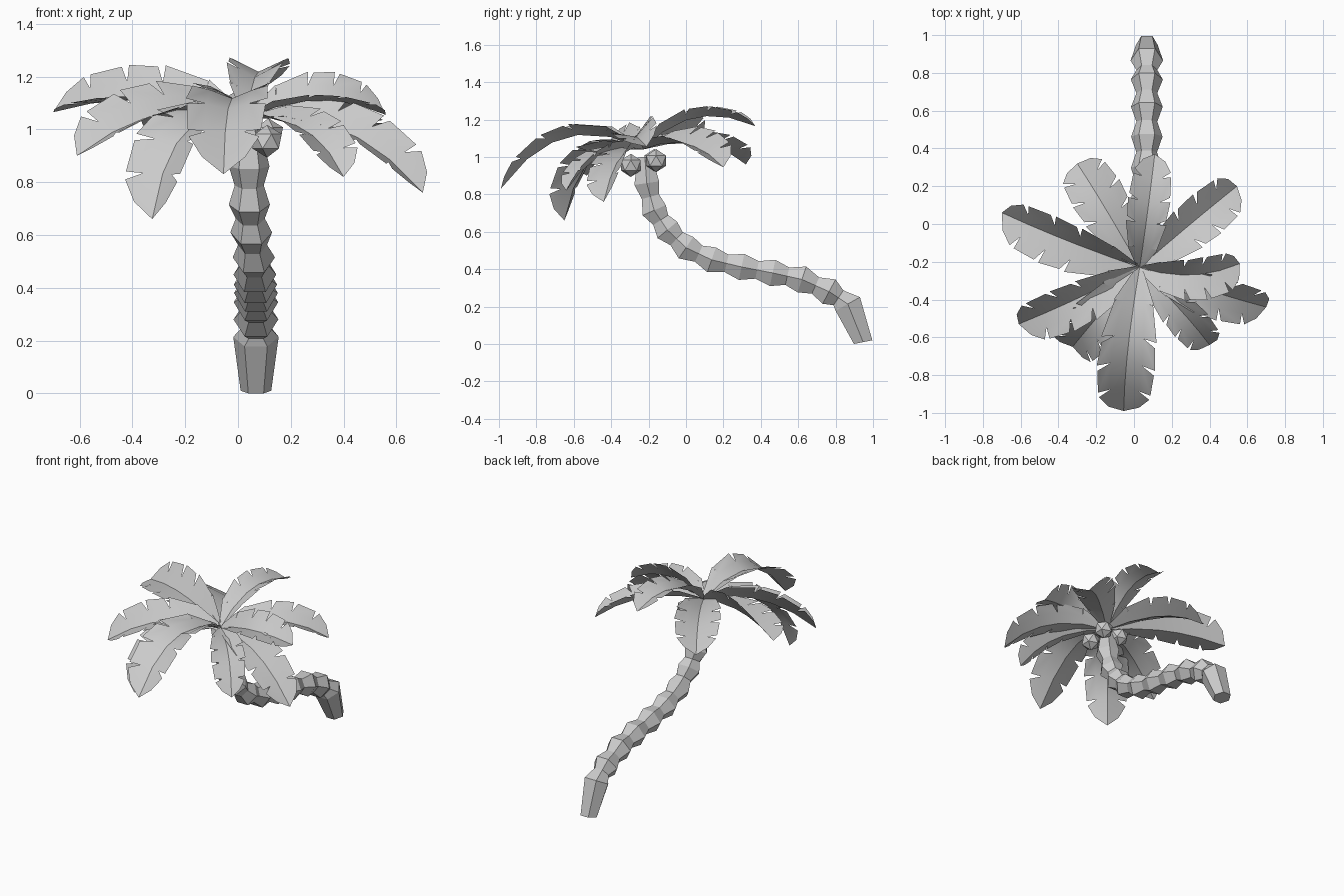
import bpy, bmesh, math
from mathutils import Vector, Matrix

if "Cube" in bpy.data.objects:
    bpy.data.objects.remove(bpy.data.objects["Cube"])


def finish(name, bm, smooth=False):
    bmesh.ops.recalc_face_normals(bm, faces=bm.faces)
    mesh = bpy.data.meshes.new(name)
    bm.to_mesh(mesh)
    bm.free()
    ob = bpy.data.objects.new(name, mesh)
    bpy.context.collection.objects.link(ob)
    if smooth:
        bpy.ops.object.select_all(action='DESELECT')
        ob.select_set(True)
        bpy.context.view_layer.objects.active = ob
        bpy.ops.object.shade_smooth_by_angle(angle=math.radians(35))
    return ob


# Trunk: six-sided rings along a bent path, wide and narrow by turns
wide = [(.068, .865, .214), (.068, .765, .28), (.068, .62, .345), (.068, .463, .38),
        (.066, .297, .412), (.064, .137, .45), (.06, 0, .515), (.05, -.10, .61),
        (.043, -.17, .715), (.042, -.21, .86)]
rings = [(Vector((.068, .947, .01)), .058)]
for i, p in enumerate(wide):
    p = Vector(p)
    if i:
        rings.append(((p + prev) / 2, .055))
    rings.append((p, .086 - .001 * i))
    prev = p
rings.append((Vector((.042, -.22, 1.0)), .045))
bm = bmesh.new()
loops = []
for i, (p, r) in enumerate(rings):
    t = (rings[min(i + 1, len(rings) - 1)][0] - rings[max(i - 1, 0)][0]).normalized()
    if i == 0:
        t = Vector((0, -.2, .98))
    side = Vector((1, 0, 0))
    up = t.cross(side).normalized()
    loops.append([bm.verts.new(p + r * (math.cos(a) * side + math.sin(a) * up))
                  for a in (k * math.pi / 3 for k in range(6))])
for a, b in zip(loops, loops[1:]):
    for k in range(6):
        bm.faces.new((a[k], a[(k + 1) % 6], b[(k + 1) % 6], b[k]))
bm.faces.new(loops[0])
bm.faces.new(loops[-1])
finish("trunk", bm)

# Coconuts under the crown
for i, c in enumerate([(.11, -.295, .955), (.115, -.16, .98), (-.02, -.17, .98)]):
    bm = bmesh.new()
    bmesh.ops.create_icosphere(bm, subdivisions=1, radius=.062,
                               matrix=Matrix.Translation(c))
    finish(f"coconut_{i + 1}", bm)

BASE = Vector((.03, -.23, 1.04))
STEPS = [0, .2, .42, .6, .79, 1]
WIDTH = [.03, .115, .155, .16, .14, 0]


def frond(name, mid, tip, roll, scale=1.0, fold=(37, 25)):
    """Channel-shaped leaf along an arc, with slits along both edges."""
    mid, tip = Vector(mid), Vector(tip)
    ctrl = 2 * mid - (BASE + tip) / 2

    def spine(t):
        return BASE * (1 - t) ** 2 + ctrl * 2 * t * (1 - t) + tip * t * t

    def edge(t, w, s):
        tan = (2 * (1 - t) * (ctrl - BASE) + 2 * t * (tip - ctrl)).normalized()
        left = Vector((0, 0, 1)).cross(tan).normalized()
        up = tan.cross(left)
        a = math.radians(fold[0] * (1 - t) + fold[1] * t + s * roll)
        return spine(t) + w * scale * (s * math.cos(a) * left + math.sin(a) * up)

    bm = bmesh.new()
    n = len(STEPS) - 1
    ridge = [bm.verts.new(spine(t)) for t in STEPS]
    for s in (1, -1):
        inner = [bm.verts.new(edge(t + .02, w * .55, s))
                 for t, w in zip(STEPS[:-1], WIDTH)] + [ridge[-1]]
        for i in range(n):
            f = [ridge[i], ridge[i + 1], inner[i + 1], inner[i]]
            bm.faces.new(f if i < n - 1 else [f[0], f[1], f[3]])
        # outer leaflets, each set apart from the next by a narrow wedge
        for i in range(n):
            gap = .035 if i > 1 else 0
            a = bm.verts.new(edge(STEPS[i] + .03 + gap, WIDTH[i], s))
            if i < n - 1:
                b = bm.verts.new(edge(STEPS[i + 1] + .03, WIDTH[i + 1] + .006, s))
                bm.faces.new((inner[i], inner[i + 1], b, a))
            else:
                b = bm.verts.new(edge(.94, .085, s))
                bm.faces.new((inner[i], ridge[-1], b, a))
    bmesh.ops.remove_doubles(bm, verts=bm.verts, dist=.0005)
    finish(name, bm, True)


# Crown of ten fronds: middle point, tip, sideways roll, width, fold
for i, f in enumerate([
        ((-.35, -.09, 1.11), (-.70, .06, 1.065), -25),
        ((-.29, -.39, 1.06), (-.61, -.53, .90), -22, .92),
        ((-.20, -.50, .99), (-.325, -.65, .66), -5, .95, (25, 25)),
        ((-.03, -.64, 1.105), (-.055, -.99, .83), 0, 1, (30, 15)),
        ((.25, -.46, 1.00), (.40, -.64, .82), 12, .72, (28, 25)),
        ((.39, -.35, 1.00), (.70, -.44, .76), 25, .85, (28, 25)),
        ((.30, -.27, 1.11), (.56, -.21, 1.055), 22, .85),
        ((.30, .00, 1.07), (.545, .20, .945), 12, .88, (30, 25)),
        ((.07, .05, 1.21), (.11, .37, 1.165), 0, .75, (30, 22)),
        ((-.15, .08, 1.07), (-.30, .32, .96), 0, .95, (28, 22))]):
    frond(f"frond_{i + 1}", *f)
